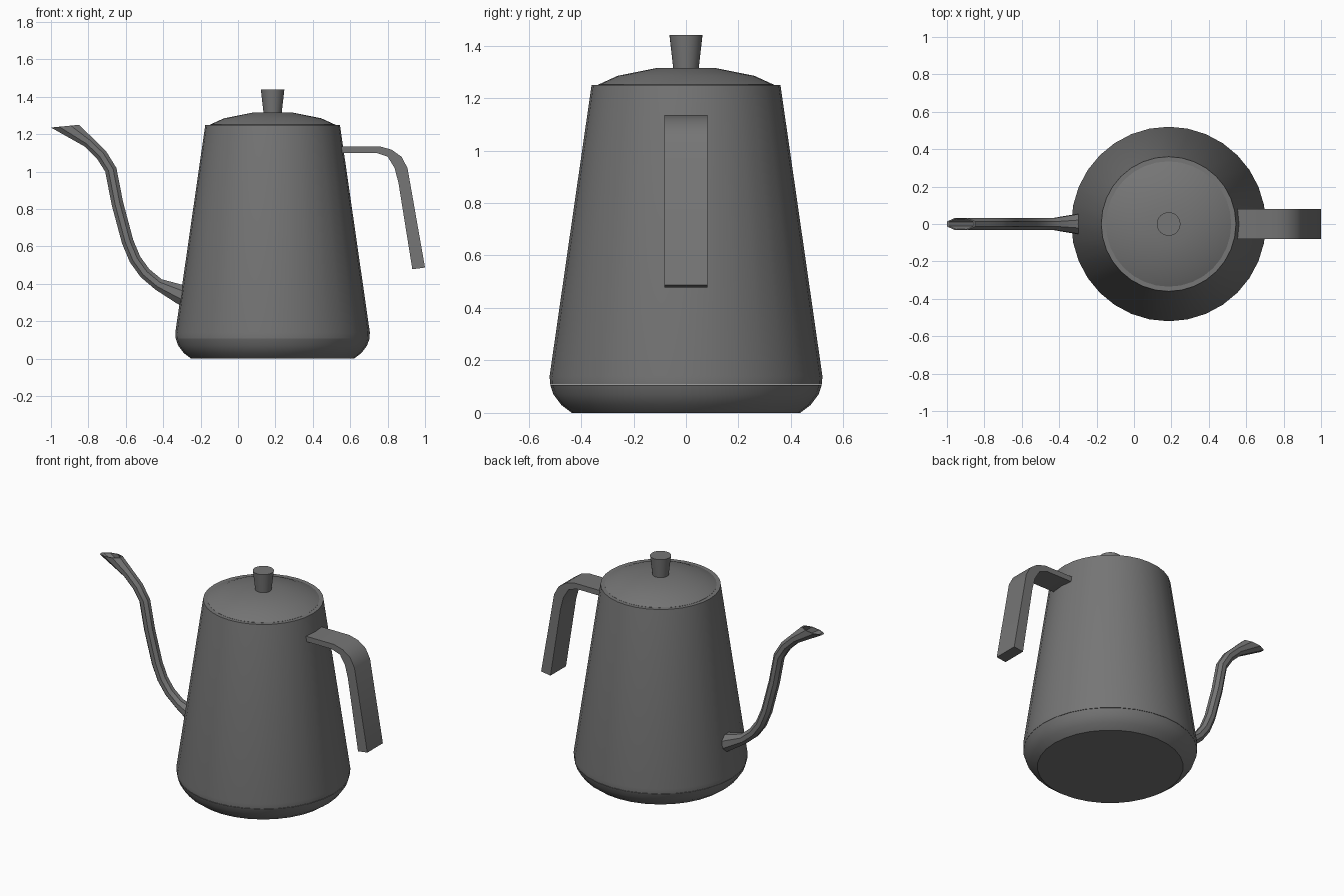
import bpy, bmesh
from math import sin, cos, pi, radians
from mathutils import Vector

cube = bpy.data.objects.get("Cube")
if cube:
    bpy.data.objects.remove(cube, do_unlink=True)

GREY = (0.18, 0.18, 0.18, 1)
metal = bpy.data.materials.new("dark grey metal")
metal.use_nodes = True
metal.diffuse_color = GREY
metal.node_tree.nodes["Principled BSDF"].inputs["Base Color"].default_value = GREY

AXIS_X = 0.185  # centre of the pot


def loft(name, rings, angle=30):
    """Skin a list of point rings, capping both ends."""
    bm = bmesh.new()
    loops = [[bm.verts.new(p) for p in ring] for ring in rings]
    n = len(loops[0])
    for a, b in zip(loops, loops[1:]):
        for i in range(n):
            j = (i + 1) % n
            bm.faces.new((a[i], a[j], b[j], b[i]))
    bm.faces.new(loops[0][::-1])
    bm.faces.new(loops[-1])
    bmesh.ops.recalc_face_normals(bm, faces=bm.faces)
    mesh = bpy.data.meshes.new(name)
    bm.to_mesh(mesh)
    bm.free()
    obj = bpy.data.objects.new(name, mesh)
    bpy.context.collection.objects.link(obj)
    mesh.materials.append(metal)
    bpy.ops.object.select_all(action='DESELECT')
    obj.select_set(True)
    bpy.context.view_layer.objects.active = obj
    bpy.ops.object.shade_smooth_by_angle(angle=radians(angle))
    return obj


def turned(name, profile, sides=32):
    """Lathe a (radius, height) profile around the pot axis."""
    turn = [2 * pi * i / sides for i in range(sides)]
    return loft(name, [[(AXIS_X + r * cos(t), r * sin(t), z) for t in turn]
                       for r, z in profile])


# Pot: rounded base, tapering body, domed lid and knob
turned("base", [(0.435, 0), (0.475, 0.03), (0.505, 0.07), (0.518, 0.107)])
turned("body", [(0.518, 0.109), (0.52, 0.14), (0.36, 1.25)])
turned("lid", [(0.335, 1.24), (0.335, 1.251), (0.26, 1.285), (0.11, 1.315)])
turned("knob", [(0.047, 1.30), (0.063, 1.44)])

# Gooseneck spout: (x, z, radius) along the centre line
path = [(-0.26, 0.325, 0.064), (-0.31, 0.345, 0.056), (-0.425, 0.397, 0.035),
        (-0.497, 0.457, 0.034), (-0.55, 0.53, 0.034), (-0.59, 0.625, 0.034),
        (-0.645, 0.83, 0.034), (-0.68, 1.01, 0.034), (-0.73, 1.09, 0.034),
        (-0.80, 1.158, 0.034)]
SIDES = 8
turn = [2 * pi * (i + 0.5) / SIDES for i in range(SIDES)]


def tube_ring(k, scale=1):
    x, z, r = path[k]
    a, b = path[max(k - 1, 0)], path[min(k + 1, len(path) - 1)]
    along = Vector((b[0] - a[0], 0, b[1] - a[1])).normalized()
    across = Vector((-along.z, 0, along.x))
    return [Vector((x, 0, z)) + r * scale * (across * cos(t) + Vector((0, sin(t), 0)))
            for t in turn]


def mouth_ring(scale=1):
    """Slanted, nearly level opening at the tip."""
    return [(-0.925 - 0.08 * scale * -cos(t) * -1, 0.036 * scale * sin(t),
             1.243 + 0.009 * scale * cos(t)) for t in turn]


def mouth(scale=1):
    # The upper side of the tube meets the inner end of the mouth
    return [(-0.925 + 0.081 * scale * cos(t), 0.036 * scale * sin(t),
             1.243 + 0.008 * scale * cos(t)) for t in turn]


# "across" points down along the outer curve, so flip it to suit the mouth
def flipped(ring):
    return [ring[(SIDES // 2 - 1 - i) % SIDES] for i in range(SIDES)]


rings = [tube_ring(k) for k in range(len(path))]
if rings[4][0].x < path[4][0]:
    rings = [flipped(r) for r in rings]
inner = flipped(tube_ring(len(path) - 1, 0.75))
loft("spout", rings + [mouth(), mouth(0.85), inner])

# Handle: flat bar, outer and inner edge of its bent side profile
outer = [(0.52, 1.135), (0.757, 1.135), (0.82, 1.118), (0.874, 1.08), (0.906, 1.02), (1.0, 0.487)]
inside = [(0.52, 1.10), (0.74, 1.10), (0.80, 1.08), (0.837, 1.02), (0.858, 0.94), (0.932, 0.478)]
loft("handle", [[(xo, -0.081, zo), (xo, 0.081, zo), (xi, 0.081, zi), (xi, -0.081, zi)]
                for (xo, zo), (xi, zi) in zip(outer, inside)])
